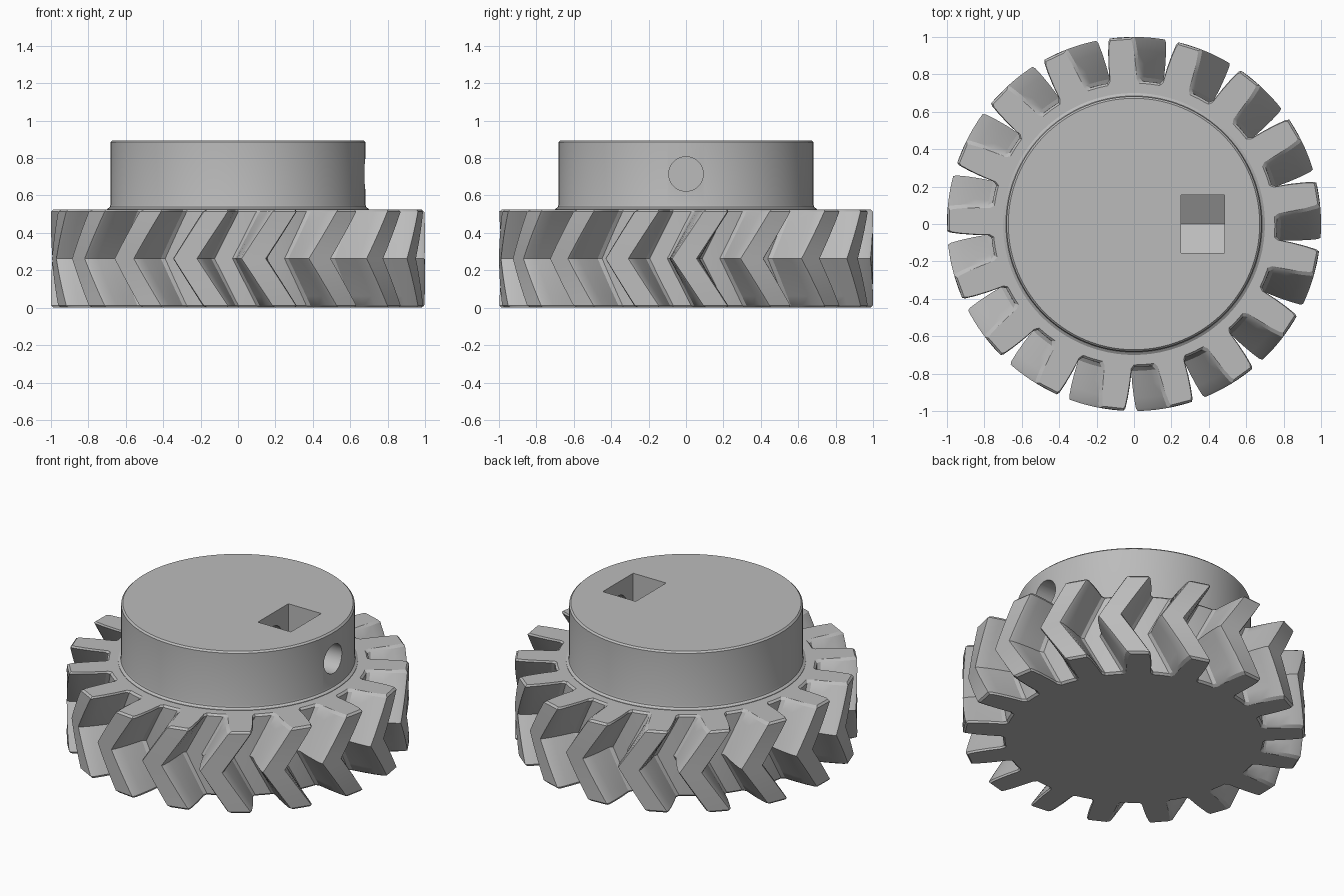
import bpy
import bmesh
import math
from mathutils import Matrix

if "Cube" in bpy.data.objects:
    bpy.data.objects.remove(bpy.data.objects["Cube"], do_unlink=True)

grey = bpy.data.materials.new("plain_grey")
grey.use_nodes = True
colour = (0.5, 0.5, 0.5, 1)
grey.diffuse_color = colour
grey.node_tree.nodes["Principled BSDF"].inputs["Base Color"].default_value = colour

TEETH = 17
GEAR_H = 0.525
TOP_ANGLE = 94.2     # direction of one tooth at the end faces
TWIST = 10.0         # how far the middle of each tooth lags the ends
CHAMFER = 0.012
# Half tooth: radius and half angle, root to tip
TOOTH = [(0.765, 7.0), (0.785, 5.9), (0.86, 5.4), (0.93, 4.8), (0.985, 4.2), (1.0, 3.7)]


def add_object(name, bm):
    bmesh.ops.recalc_face_normals(bm, faces=bm.faces)
    mesh = bpy.data.meshes.new(name)
    bm.to_mesh(mesh)
    bm.free()
    ob = bpy.data.objects.new(name, mesh)
    bpy.context.collection.objects.link(ob)
    mesh.materials.append(grey)
    return ob


def loft(bm, rings):
    """Skin closed rings of equal length and cap both ends."""
    rows = [[bm.verts.new(p) for p in ring] for ring in rings]
    for low, high in zip(rows, rows[1:]):
        for i in range(len(low)):
            j = (i + 1) % len(low)
            bm.faces.new((low[i], low[j], high[j], high[i]))
    bm.faces.new(rows[0][::-1])
    bm.faces.new(rows[-1])


def smooth(ob, degrees):
    bpy.ops.object.select_all(action="DESELECT")
    ob.select_set(True)
    bpy.context.view_layer.objects.active = ob
    bpy.ops.object.shade_smooth_by_angle(angle=math.radians(degrees))


def gear_ring(z, inset):
    """Outline of all teeth at one height, twisted towards the middle."""
    lag = TWIST * (1 - abs(z / GEAR_H * 2 - 1))
    pitch = 360 / TEETH
    ring = []
    for t in range(TEETH):
        centre = TOP_ANGLE - lag + t * pitch
        half = [(r - inset, a - inset * 50) for r, a in TOOTH]
        outline = [(r, -a) for r, a in half] + [(r, a) for r, a in reversed(half)]
        outline.append((TOOTH[0][0] - inset, pitch / 2))
        for r, a in outline:
            angle = math.radians(centre + a)
            ring.append((r * math.cos(angle), r * math.sin(angle), z))
    return ring


# Herringbone gear with softened end edges
bm = bmesh.new()
steps = 10
inner = [CHAMFER + (GEAR_H - 2 * CHAMFER) * i / steps for i in range(steps + 1)]
rings = [gear_ring(0, CHAMFER)] + [gear_ring(z, 0) for z in inner] + [gear_ring(GEAR_H, CHAMFER)]
loft(bm, rings)
gear = add_object("herringbone_gear", bm)
smooth(gear, 25)

# Round hub with a small foot and a chamfered top
bm = bmesh.new()
hub_profile = [(0.70, 0.45), (0.70, 0.528), (0.685, 0.538), (0.682, 0.55),
               (0.682, 0.885), (0.672, 0.895)]
rings = []
for r, z in hub_profile:
    turn = [math.tau * i / 128 for i in range(128)]
    rings.append([(r * math.cos(a), r * math.sin(a), z) for a in turn])
loft(bm, rings)
hub = add_object("hub", bm)

# Nut slot cutter: a hexagonal nut shape extended upwards
bm = bmesh.new()
slot_w, screw_z = 0.155, 0.715
slot = [(0, 0.53), (slot_w, 0.62), (slot_w, 1.0), (-slot_w, 1.0), (-slot_w, 0.62)]
loft(bm, [[(x, y, z) for y, z in slot] for x in (0.25, 0.485)])
slot_cutter = add_object("nut_slot_cutter", bm)

# Set screw hole cutter
bm = bmesh.new()
bmesh.ops.create_cone(bm, cap_ends=True, segments=48, radius1=0.092, radius2=0.092, depth=0.7,
                      matrix=Matrix.Translation((0.45, 0, screw_z)) @ Matrix.Rotation(math.pi / 2, 4, "Y"))
screw_cutter = add_object("screw_hole_cutter", bm)

for cutter in (slot_cutter, screw_cutter):
    cut = hub.modifiers.new(cutter.name, "BOOLEAN")
    cut.operation = "DIFFERENCE"
    cut.solver = "EXACT"
    cut.object = cutter

# Bake the cuts into the hub, then discard the cutters
bpy.context.view_layer.update()
baked = bpy.data.meshes.new_from_object(hub.evaluated_get(bpy.context.evaluated_depsgraph_get()))
hub.modifiers.clear()
hub.data = baked
for cutter in (slot_cutter, screw_cutter):
    bpy.data.objects.remove(cutter, do_unlink=True)
smooth(hub, 30)
